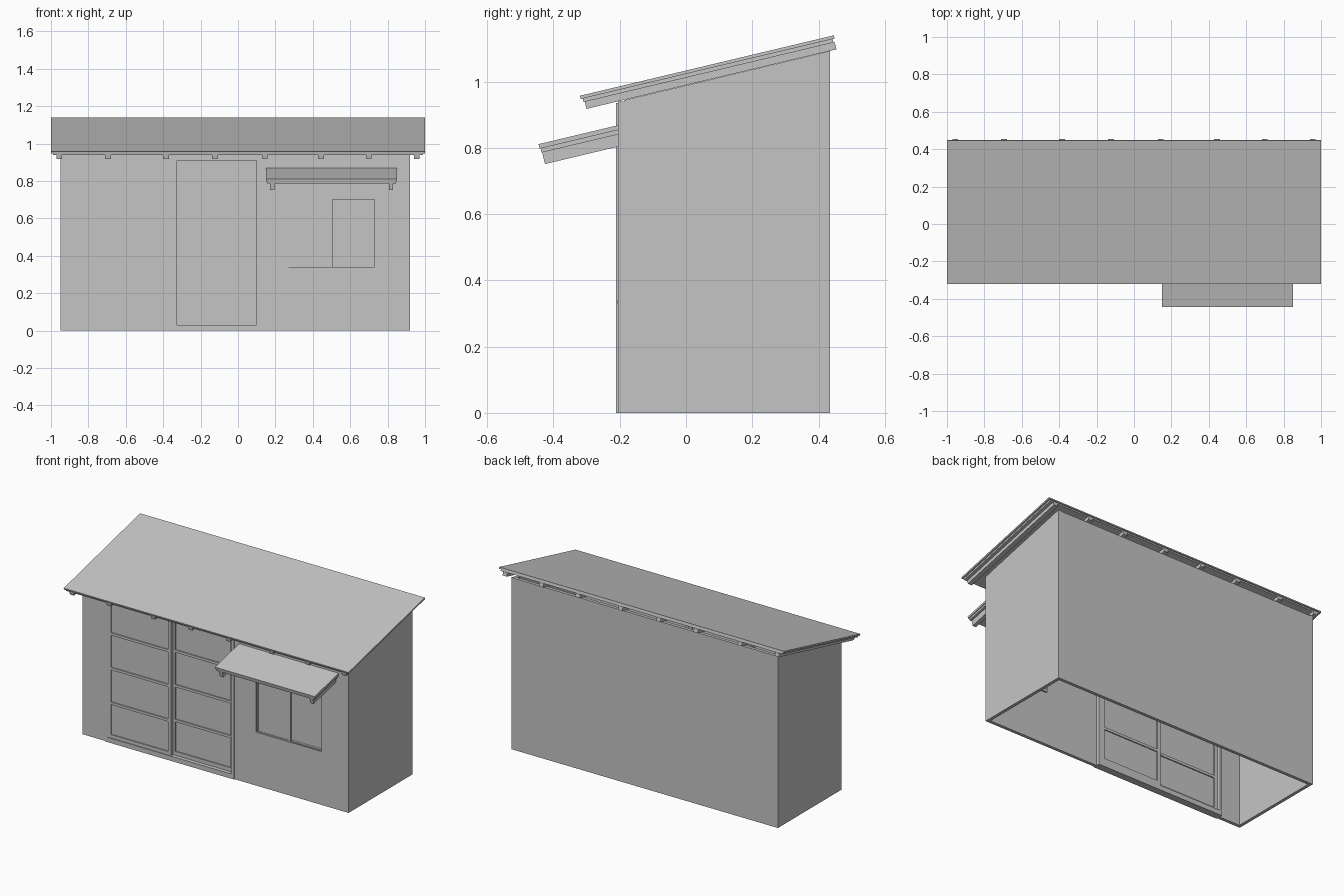
import bpy, bmesh, math
from mathutils import Matrix

if "Cube" in bpy.data.objects:
    bpy.data.objects.remove(bpy.data.objects["Cube"])

grey = bpy.data.materials.new("plain_grey")
grey.use_nodes = True
grey.diffuse_color = (0.56, 0.56, 0.56, 1)
grey.node_tree.nodes["Principled BSDF"].inputs["Base Color"].default_value = grey.diffuse_color

SLOPE = math.atan(0.238)
FRONT, BACK = -0.205, 0.435
LEFT, RIGHT = 0.92, -0.95
WALL = 0.02


def finish(name, bm):
    bmesh.ops.recalc_face_normals(bm, faces=bm.faces)
    mesh = bpy.data.meshes.new(name)
    bm.to_mesh(mesh)
    bm.free()
    mesh.materials.append(grey)
    obj = bpy.data.objects.new(name, mesh)
    bpy.context.collection.objects.link(obj)
    return obj


def boxes(name, *spans):
    """One object from boxes given as (x0, x1, y0, y1, z0, z1)."""
    bm = bmesh.new()
    for x0, x1, y0, y1, z0, z1 in spans:
        move = Matrix.Translation(((x0 + x1) / 2, (y0 + y1) / 2, (z0 + z1) / 2))
        size = Matrix.Diagonal((x1 - x0, y1 - y0, z1 - z0, 1))
        bmesh.ops.create_cube(bm, size=1, matrix=move @ size)
    return finish(name, bm)


def prism(name, x0, x1, profile):
    """Extrude a side profile of (y, z) points along x."""
    bm = bmesh.new()
    face = bm.faces.new([bm.verts.new((x0, y, z)) for y, z in profile])
    moved = bmesh.ops.extrude_face_region(bm, geom=[face])["geom"]
    bmesh.ops.translate(bm, vec=(x1 - x0, 0, 0),
                        verts=[v for v in moved if isinstance(v, bmesh.types.BMVert)])
    return finish(name, bm)


def sloped(name, x0, x1, origin, start, end, top, bottom):
    """Slab along the roof slope, measured from its top front corner."""
    c, s = math.cos(SLOPE), math.sin(SLOPE)
    points = [(start, -top), (end, -top), (end, -bottom), (start, -bottom)]
    return prism(name, x0, x1, [(origin[0] + u * c - v * s, origin[1] + u * s + v * c)
                                for u, v in points])


def leaf(name, x0, x1, z0, z1, y0, y1, edge, rails=0, bar=0.016):
    """Framed panel with evenly spaced rails and a thin recessed pane."""
    parts = [(x0, x0 + edge, y0, y1, z0, z1), (x1 - edge, x1, y0, y1, z0, z1),
             (x0 + edge, x1 - edge, y0, y1, z0, z0 + edge),
             (x0 + edge, x1 - edge, y0, y1, z1 - edge, z1)]
    for i in range(1, rails + 1):
        z = z0 + (z1 - z0) * i / (rails + 1)
        parts.append((x0 + edge, x1 - edge, y0, y1, z - bar / 2, z + bar / 2))
    boxes(name + "_frame", *parts)
    mid = (y0 + y1) / 2
    boxes(name + "_pane", (x0 + edge, x1 - edge, mid - 0.003, mid + 0.003, z0 + edge, z1 - edge))


# Front wall: grid of faces with the door and window cells left out
xs = [RIGHT, -0.77, 0.1, 0.27, 0.73, LEFT]
zs = [0, 0.03, 0.335, 0.70, 0.91, 0.94]
bm = bmesh.new()
grid = [[bm.verts.new((x, FRONT, z)) for z in zs] for x in xs]
for i in range(5):
    for j in range(5):
        door = i == 1 and 1 <= j <= 3
        window = i == 3 and j == 2
        if not (door or window):
            bm.faces.new([grid[i][j], grid[i + 1][j], grid[i + 1][j + 1], grid[i][j + 1]])
wall = finish("front_wall", bm)
thick = wall.modifiers.new("thickness", "SOLIDIFY")
thick.thickness = WALL
thick.offset = -1 if wall.data.polygons[0].normal.y < 0 else 1

# Side and back walls, open underneath
inner = FRONT + WALL
side = [(inner, 0), (BACK, 0), (BACK, 1.092), (inner, 0.944)]
prism("right_wall", RIGHT, RIGHT + WALL, side)
prism("left_wall", LEFT - WALL, LEFT, side)
boxes("back_wall", (RIGHT + WALL, LEFT - WALL, BACK - WALL, BACK, 0, 1.089))

# Main roof: sheet, deck and rafters
eave = (-0.32, 0.957)
length = 0.766 / math.cos(SLOPE)
sloped("roof_sheet", -1, 1, eave, 0, length, 0, 0.01)
sloped("roof_deck", -0.99, 0.99, eave, 0.006, length - 0.006, 0.01, 0.021)
for n, x in enumerate((-0.955, -0.695, -0.385, -0.123, 0.144, 0.444, 0.70, 0.955)):
    sloped(f"roof_rafter_{n + 1}", x - 0.015, x + 0.015, eave, 0.01, length - 0.002, 0.021, 0.043)

# Window awning
lip = (-0.445, 0.811)
reach = (FRONT + 0.445) / math.cos(SLOPE) + 0.008
sloped("awning_sheet", 0.15, 0.85, lip, 0, reach, 0, 0.014)
sloped("awning_deck", 0.155, 0.845, lip, 0.003, reach, 0.014, 0.027)
for n, x in enumerate((0.183, 0.818)):
    sloped(f"awning_rafter_{n + 1}", x - 0.012, x + 0.012, lip, 0.005, reach + 0.01, 0.027, 0.063)

# Door surround and two sliding leaves
boxes("door_surround", (-0.785, -0.77, -0.211, -0.165, 0, 0.935),
      (0.1, 0.12, -0.211, -0.165, 0, 0.935),
      (-0.77, 0.1, -0.211, -0.165, 0.91, 0.935),
      (-0.77, 0.1, -0.211, -0.165, 0, 0.03))
leaf("right_door", -0.77, -0.325, 0.03, 0.91, -0.207, -0.187, 0.022, 3)
leaf("left_door", -0.335, 0.1, 0.03, 0.91, -0.186, -0.166, 0.024, 3)

# Window with two sliding sashes
leaf("right_sash", 0.27, 0.505, 0.335, 0.70, -0.197, -0.187, 0.01)
leaf("left_sash", 0.49, 0.73, 0.335, 0.70, -0.186, -0.176, 0.01)
boxes("window_sill", (0.27, 0.73, -0.207, -0.198, 0.33, 0.34))
